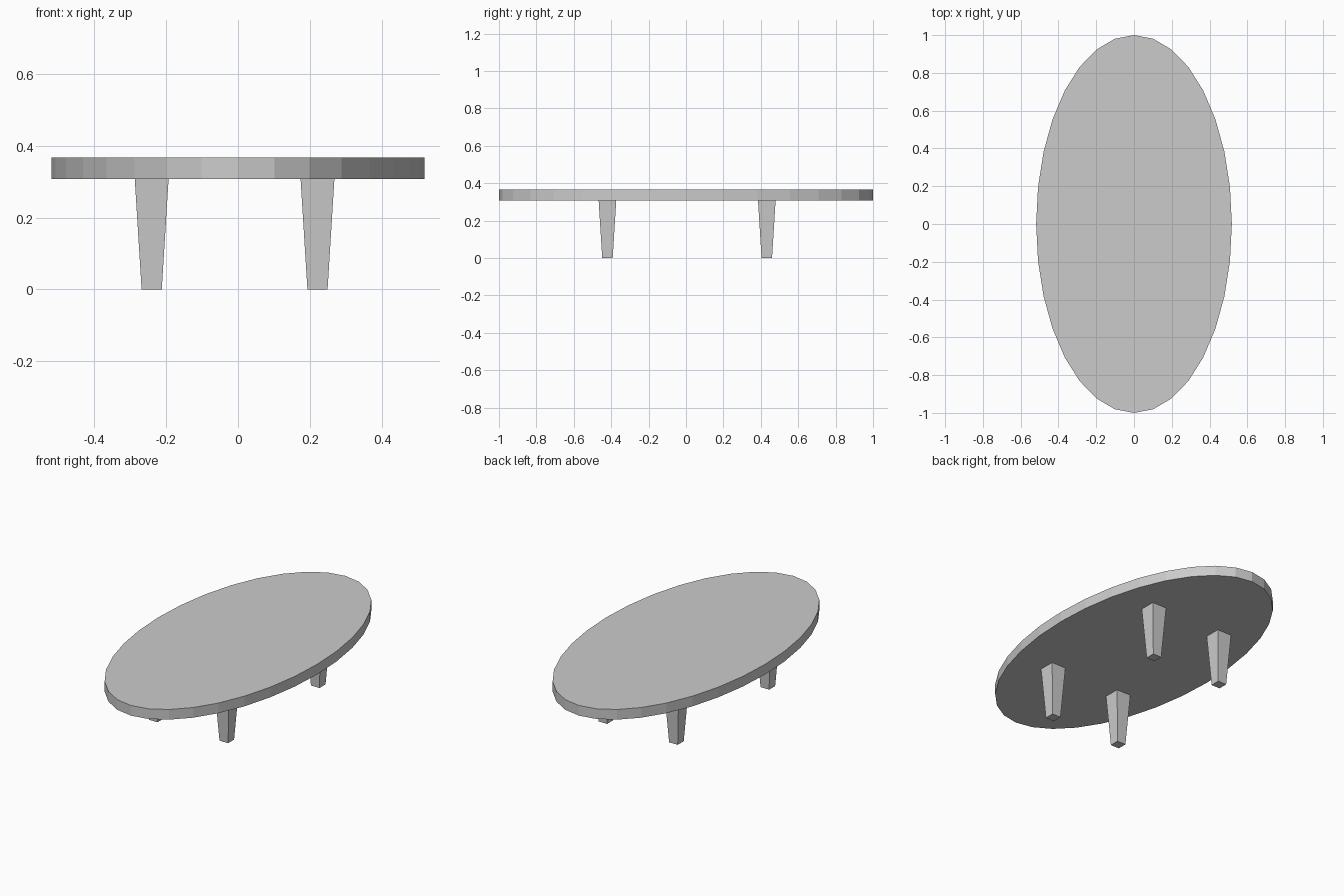
import bpy, bmesh
from mathutils import Matrix

if "Cube" in bpy.data.objects:
    bpy.data.objects.remove(bpy.data.objects["Cube"])

TOP_Z, UNDER_Z = 0.367, 0.307


def make_object(name, bm):
    mesh = bpy.data.meshes.new(name)
    bm.to_mesh(mesh)
    bm.free()
    obj = bpy.data.objects.new(name, mesh)
    bpy.context.collection.objects.link(obj)
    return obj


def cone(name, segments, r_bottom, r_top, depth, matrix):
    bm = bmesh.new()
    bmesh.ops.create_cone(bm, cap_ends=True, segments=segments,
                          radius1=r_bottom, radius2=r_top, depth=depth)
    bmesh.ops.transform(bm, matrix=matrix, verts=bm.verts)
    return make_object(name, bm)


# Oval tabletop: a 32-sided disc squashed along x
cone("tabletop", 32, 1, 1, TOP_Z - UNDER_Z,
     Matrix.Translation((0, 0, (TOP_Z + UNDER_Z) / 2)) @ Matrix.Diagonal((0.518, 1, 1, 1)))

# Four square legs tapering towards the floor
ROOT2 = 2 ** 0.5
for side, x in (("left", -0.24), ("right", 0.221)):
    for end, y in (("front", -0.42), ("back", 0.432)):
        cone(f"{end}_{side}_leg", 4, 0.028 * ROOT2, 0.047 * ROOT2, UNDER_Z,
             Matrix.Translation((x, y, UNDER_Z / 2)) @ Matrix.Rotation(0.7853982, 4, "Z"))
